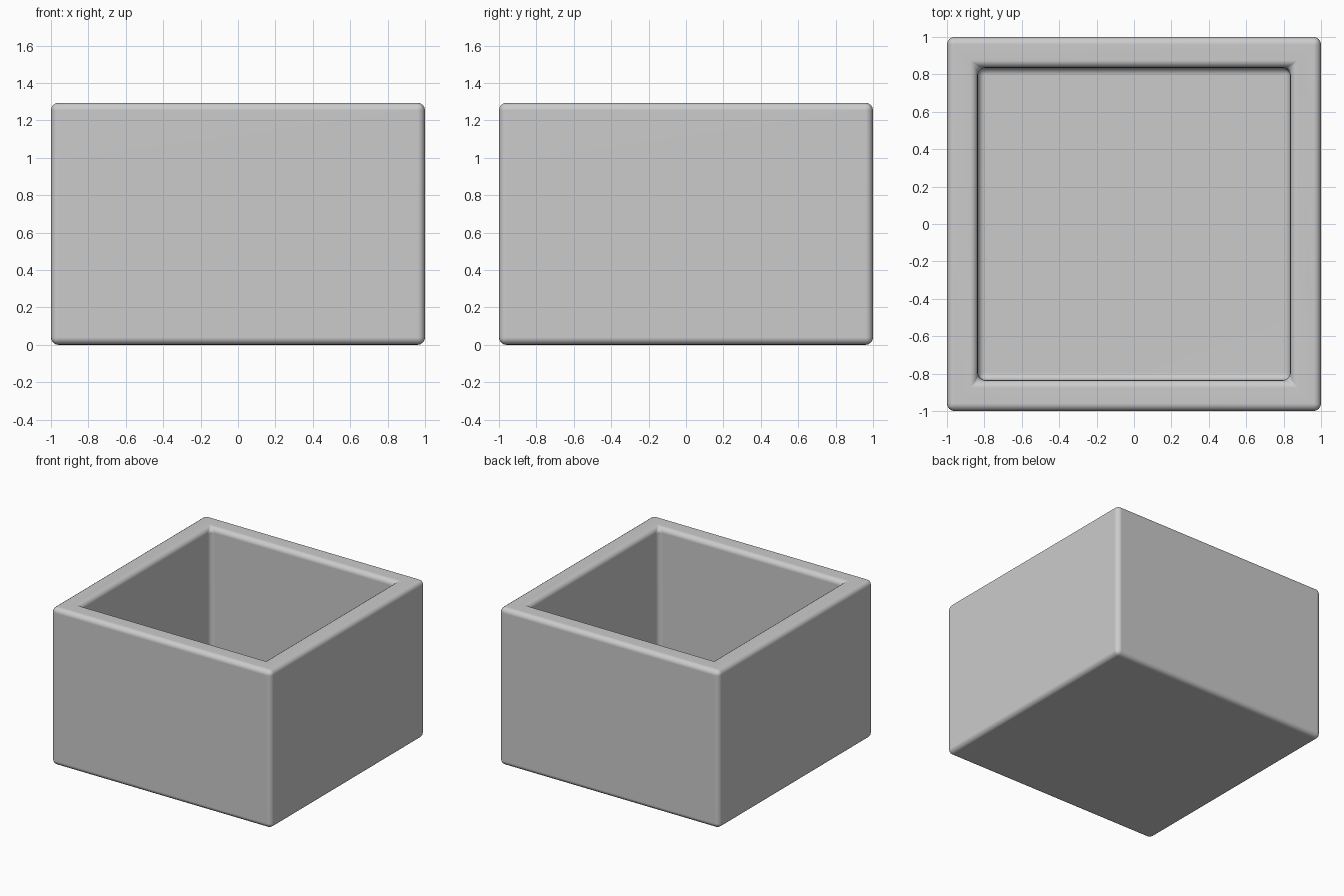
import bpy, bmesh

if "Cube" in bpy.data.objects:
    bpy.data.objects.remove(bpy.data.objects["Cube"])

HEIGHT, WALL, FLOOR, ROUND = 1.294, 0.165, 0.165, 0.04

# Solid block standing on the ground
bm = bmesh.new()
bmesh.ops.create_cube(bm, size=2)
for v in bm.verts:
    v.co.z = HEIGHT if v.co.z > 0 else 0

# Hollow: inset the top face into a rim, then push it down to the inner floor
top = max(bm.faces, key=lambda f: f.calc_center_median().z)
bmesh.ops.inset_individual(bm, faces=[top], thickness=WALL, use_even_offset=True)
walls = bmesh.ops.extrude_discrete_faces(bm, faces=[top])["faces"]
bmesh.ops.translate(bm, verts=walls[0].verts, vec=(0, 0, FLOOR - HEIGHT))
inner_rim = [e for e in bm.edges if e.is_boundary]
if inner_rim:
    lower = [e for e in inner_rim if e.verts[0].co.z < HEIGHT / 2]
    upper = [e for e in inner_rim if e.verts[0].co.z > HEIGHT / 2]
    bmesh.ops.bridge_loops(bm, edges=lower + upper)
bmesh.ops.recalc_face_normals(bm, faces=bm.faces)

mesh = bpy.data.meshes.new("open_box")
bm.to_mesh(mesh)
bm.free()
box = bpy.data.objects.new("open_box", mesh)
bpy.context.collection.objects.link(box)

# Softly rounded edges
bevel = box.modifiers.new("rounded_edges", 'BEVEL')
bevel.width = ROUND
bevel.segments = 4
bevel.limit_method = 'ANGLE'

bpy.context.view_layer.objects.active = box
box.select_set(True)
bpy.ops.object.shade_smooth_by_angle()
mesh.polygons.foreach_set("use_smooth", [True] * len(mesh.polygons))
sharp = mesh.attributes.get("sharp_edge")
if sharp:
    mesh.attributes.remove(sharp)
normals = box.modifiers.new("clean_shading", 'WEIGHTED_NORMAL')
normals.keep_sharp = True
